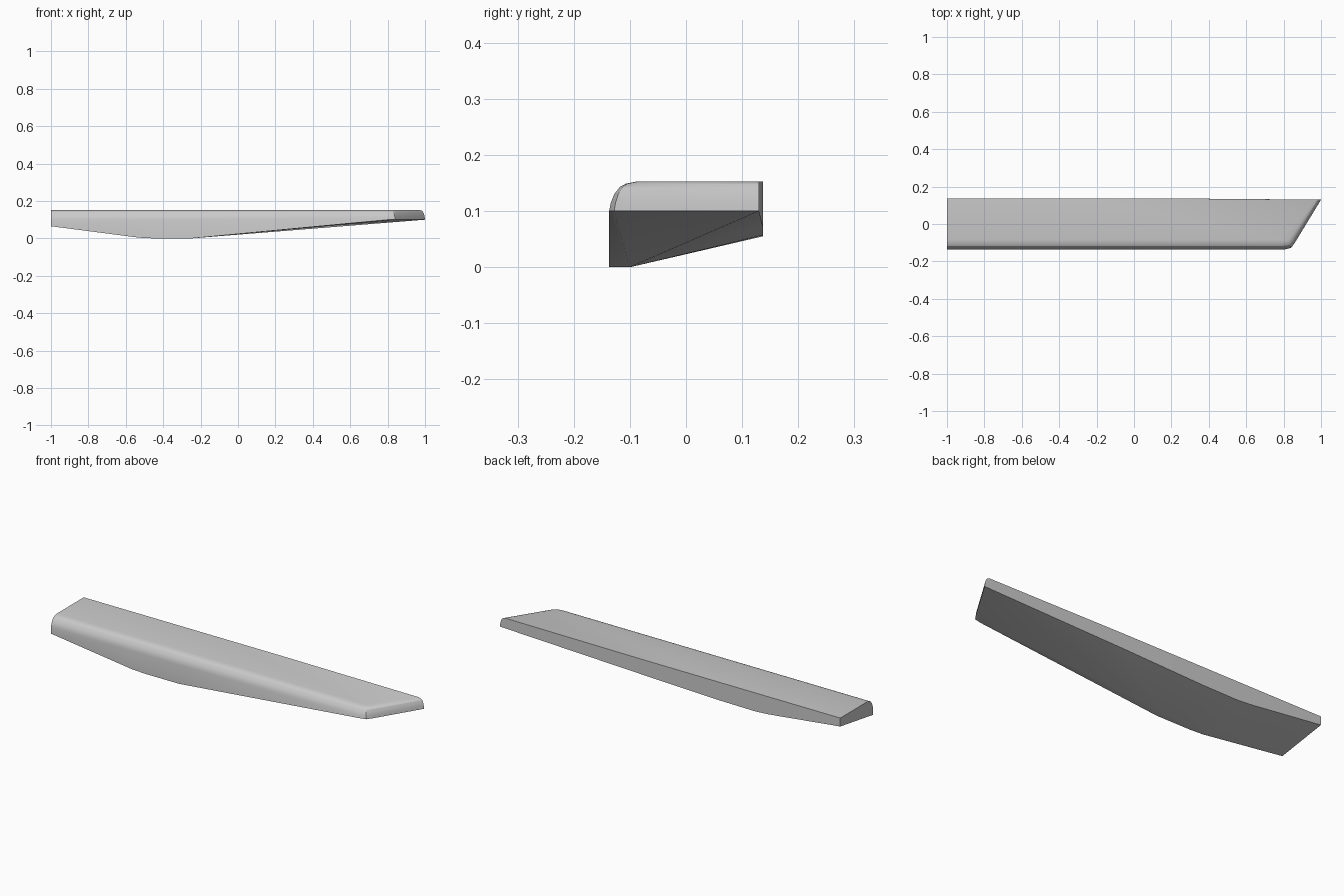
import bpy, bmesh, math

cube = bpy.data.objects.get("Cube")
if cube:
    bpy.data.objects.remove(cube, do_unlink=True)

grey = bpy.data.materials.new("plain grey")
grey.use_nodes = True
colour = (0.6, 0.6, 0.6, 1)
grey.diffuse_color = colour
grey.node_tree.nodes["Principled BSDF"].inputs["Base Color"].default_value = colour

FRONT, BACK, TOP = -0.137, 0.137, 0.153

# Lower rim: x, y, z and how far each point moves inwards (x, y) as the edge rounds over
front = [(x, FRONT, z, 0, 1) for x, z in ((-1, 0.065), (-0.53, 0.004), (-0.45, 0), (-0.25, 0))]
tip = [(0.80, FRONT, 0.1, -0.3, 1), (0.84, -0.128, 0.1, -0.55, 0.8),
       (0.86, -0.1, 0.1, -0.6, 0.3), (1, 0.13, 0.1, -0.6, 0)]
back = [(x, BACK, z, 0, 0) for x, z in ((0.17, 0.073), (-0.3, 0.057), (-0.5, 0.055),
                                        (-0.58, 0.06), (-1, 0.108))]
rim = front + tip + back

# Rounded edge profile: inset and height
profile = [(0, 0.1), (0.003, 0.115), (0.009, 0.13), (0.019, 0.143), (0.03, 0.149), (0.052, TOP)]

bm = bmesh.new()


def make_ring(inset, height):
    verts = []
    for i, (x, y, z, dx, dy) in enumerate(rim):
        level = height
        if i >= len(front) + len(tip):  # plain upright back wall
            level = z + (TOP - z) * max(0.1, (height - 0.1) / (TOP - 0.1))
        verts.append(bm.verts.new((x + dx * inset, y + dy * inset, level)))
    return verts


# Side walls and rounded upper edge
lower = [bm.verts.new(p[:3]) for p in rim]
rings = [lower] + [make_ring(*p) for p in profile]
for low, high in zip(rings, rings[1:]):
    for i in range(len(rim) - 1):
        quad = [low[i], low[i + 1], high[i + 1], high[i]]
        unique = []
        for v in quad:
            if all((v.co - u.co).length > 1e-5 for u in unique):
                unique.append(v)
        if len(unique) > 2:
            bm.faces.new(unique)

# Flat top
bm.faces.new(rings[-1])

# Faceted underside, hinged on a ridge near the front
ridge = [bm.verts.new((x, -0.1, z)) for x, z in ((-1, 0.071), (-0.53, 0.005), (-0.45, 0), (-0.25, 0))]
n = len(ridge)
for i in range(n - 1):
    bm.faces.new((lower[i], ridge[i], ridge[i + 1], lower[i + 1]))
    bm.faces.new((lower[-1 - i], lower[-2 - i], ridge[i + 1], ridge[i]))
for i in range(n - 1, len(rim) - n):
    bm.faces.new((ridge[-1], lower[i + 1], lower[i]))

# Flat square end
bm.faces.new([r[0] for r in rings] + [r[-1] for r in reversed(rings)] + [ridge[0]])

bmesh.ops.remove_doubles(bm, verts=bm.verts, dist=1e-5)
bmesh.ops.recalc_face_normals(bm, faces=bm.faces)
mesh = bpy.data.meshes.new("blade_panel")
bm.to_mesh(mesh)
bm.free()
mesh.materials.append(grey)
panel = bpy.data.objects.new("blade_panel", mesh)
bpy.context.collection.objects.link(panel)
bpy.ops.object.select_all(action="DESELECT")
panel.select_set(True)
bpy.context.view_layer.objects.active = panel
bpy.ops.object.shade_smooth_by_angle(angle=math.radians(22))
